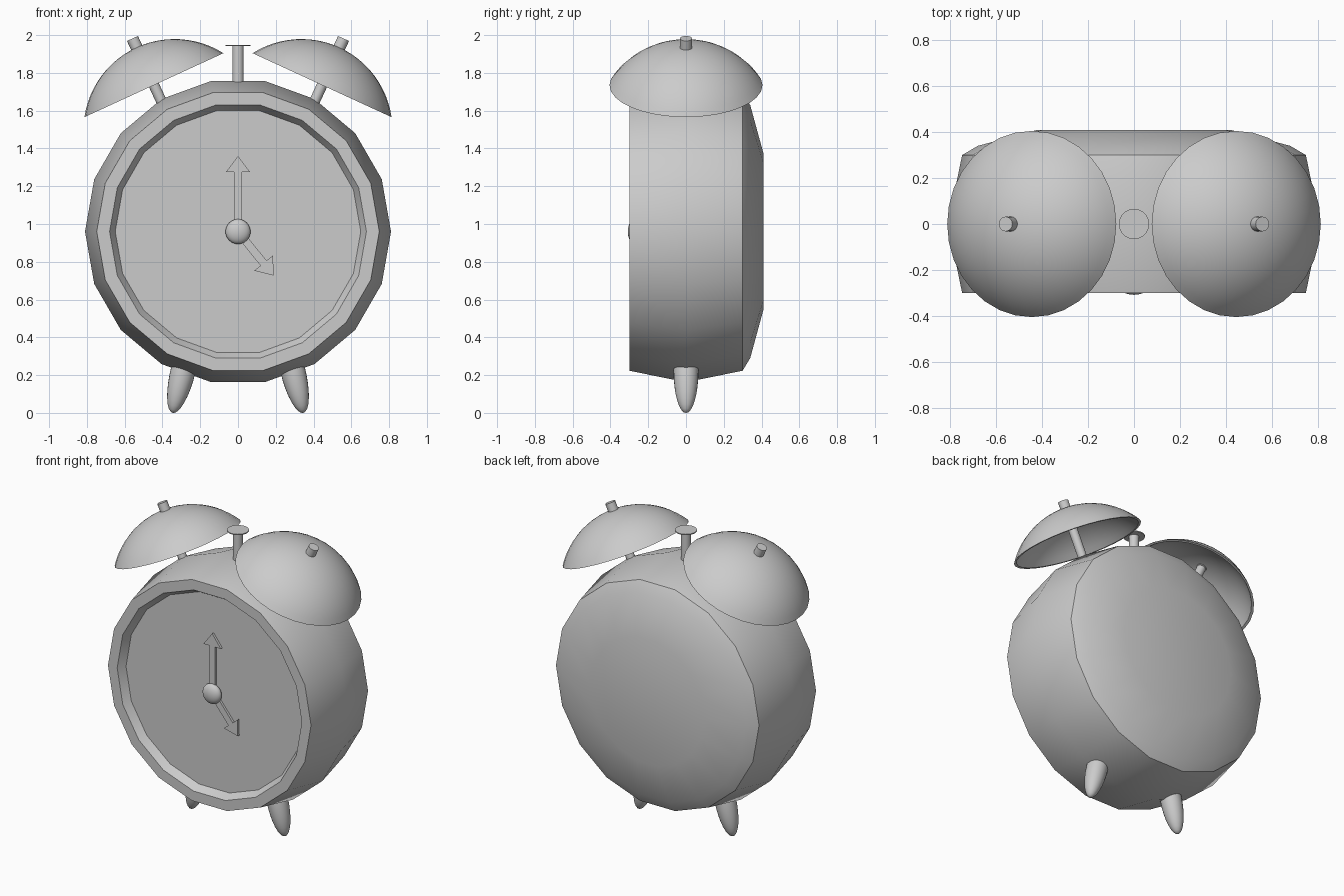
import bpy, bmesh
from math import sin, cos, pi, radians, sqrt, asin
from mathutils import Matrix

if "Cube" in bpy.data.objects:
    bpy.data.objects.remove(bpy.data.objects["Cube"])


def finish(bm, name, matrix):
    bmesh.ops.remove_doubles(bm, verts=bm.verts, dist=1e-5)
    bmesh.ops.recalc_face_normals(bm, faces=bm.faces)
    bm.transform(matrix)
    mesh = bpy.data.meshes.new(name)
    bm.to_mesh(mesh)
    bm.free()
    ob = bpy.data.objects.new(name, mesh)
    bpy.context.collection.objects.link(ob)
    bpy.ops.object.select_all(action='DESELECT')
    ob.select_set(True)
    bpy.context.view_layer.objects.active = ob
    bpy.ops.object.shade_smooth_by_angle(angle=radians(30))
    return ob


def lathe(name, profile, matrix, sides=32):
    """Revolve (radius, height) points around z."""
    bm = bmesh.new()
    rings = [[bm.verts.new((r * cos(2 * pi * i / sides), r * sin(2 * pi * i / sides), h))
              for i in range(sides)] for r, h in profile]
    for a, b in zip(rings, rings[1:]):
        for i in range(sides):
            j = (i + 1) % sides
            bm.faces.new((a[i], a[j], b[j], b[i]))
    return finish(bm, name, matrix)


def rod(name, r, h0, h1, matrix, sides=20):
    return lathe(name, [(0, h0), (r, h0), (r, h1), (0, h1)], matrix, sides)


def ellipsoid(name, size, matrix):
    bm = bmesh.new()
    bmesh.ops.create_uvsphere(bm, u_segments=24, v_segments=16, radius=1)
    return finish(bm, name, matrix @ Matrix.Diagonal((*size, 1)))


def hand(name, length, angle):
    """Flat arrow pointing up, turned clockwise by angle."""
    w, hw, neck = 0.021, 0.064, length - 0.085
    pts = [(-w, 0), (w, 0), (w, neck), (hw, neck), (0, length), (-hw, neck), (-w, neck)]
    bm = bmesh.new()
    face = bm.faces.new([bm.verts.new((x, -0.272, z)) for x, z in pts])
    ext = bmesh.ops.extrude_face_region(bm, geom=[face])
    bmesh.ops.translate(bm, vec=(0, 0.016, 0),
                        verts=[v for v in ext['geom'] if isinstance(v, bmesh.types.BMVert)])
    return finish(bm, name, move(0, 0, CZ) @ Matrix.Rotation(radians(angle), 4, 'Y'))


def move(x, y, z):
    return Matrix.Translation((x, y, z))


CZ = 0.96

# 18-sided barrel body with recessed dial and domed back
lathe("clock_body",
      [(0, -0.25), (0.65, -0.25), (0.68, -0.30), (0.748, -0.30), (0.81, 0),
       (0.748, 0.30), (0.68, 0.34), (0.42, 0.41), (0, 0.41)],
      move(0, 0, CZ) @ Matrix.Rotation(-pi / 2, 4, 'X'), 18)

# Hands and hub
hand("minute_hand", 0.40, 0)
hand("hour_hand", 0.30, 141)
ellipsoid("hand_hub", (0.066, 0.036, 0.066), move(0, -0.272, CZ))

# Bell shell: spherical cap with thickness
R_RIM, H, T = 0.405, 0.22, 0.013
R = (R_RIM ** 2 + H ** 2) / (2 * H)
DROP = R - H


def cap(radius):
    top = asin(sqrt(radius ** 2 - DROP ** 2) / radius)
    return [(radius * sin(top * k / 12), radius * cos(top * k / 12) - DROP) for k in range(13)]


bell_profile = cap(R) + cap(R - T)[::-1]

for s, side in ((-1, "left"), (1, "right")):
    # Bells with post below and stud on top
    tilt = move(s * 0.445, 0, 1.735) @ Matrix.Rotation(s * radians(24.7), 4, 'Y')
    lathe(side + "_bell", bell_profile, tilt, 32)
    rod(side + "_bell_post", 0.028, -0.16, 0.215, tilt)
    rod(side + "_bell_stud", 0.032, 0.20, 0.272, tilt)
    # Splayed feet
    ellipsoid(side + "_foot", (0.066, 0.066, 0.232),
              move(s * 0.29, 0, 0.225) @ Matrix.Rotation(-s * radians(14), 4, 'Y'))

# Central button between the bells
rod("button_stem", 0.03, 1.70, 1.945, Matrix.Identity(4))
rod("button_cap", 0.066, 1.942, 1.948, Matrix.Identity(4), 32)
